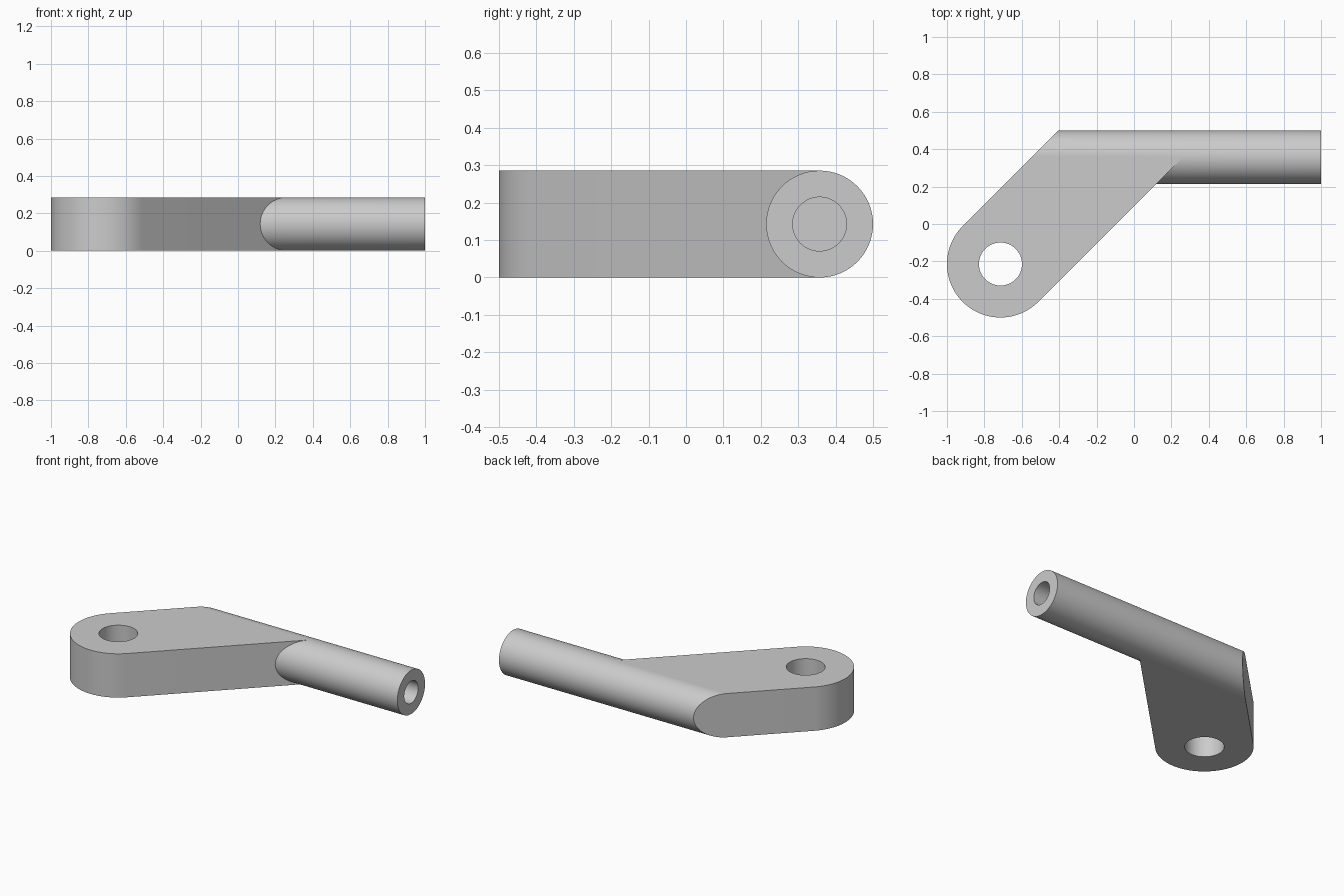
import bpy
import bmesh
from math import cos, sin, pi, radians
from mathutils import Matrix, Vector

if "Cube" in bpy.data.objects:
    bpy.data.objects.remove(bpy.data.objects["Cube"], do_unlink=True)

ROD_R = 1 / 7            # rod radius, half the plate thickness
THICK = 2 * ROD_R
ROD_Y = 0.5 - ROD_R      # rod axis
EYE = Vector((-0.714, -0.214, 0))
EYE_R = 0.286
EYE_HOLE_R = 0.115
BORE_R, BORE_DEPTH = 0.072, 0.5

steel = bpy.data.materials.new("plain grey")
steel.use_nodes = True
grey = (0.6, 0.6, 0.6, 1)
steel.diffuse_color = grey
steel.node_tree.nodes["Principled BSDF"].inputs["Base Color"].default_value = grey


def add_object(name, bm):
    bmesh.ops.recalc_face_normals(bm, faces=bm.faces)
    mesh = bpy.data.meshes.new(name)
    bm.to_mesh(mesh)
    bm.free()
    mesh.materials.append(steel)
    obj = bpy.data.objects.new(name, mesh)
    bpy.context.collection.objects.link(obj)
    return obj


def smooth(obj):
    bpy.ops.object.select_all(action='DESELECT')
    obj.select_set(True)
    bpy.context.view_layer.objects.active = obj
    bpy.ops.object.shade_smooth_by_angle(angle=radians(30))


# Slanted plate: rounded eye, straight sides running at 45 degrees to the rod axis
bm = bmesh.new()
steps = 40
outline = []
for i in range(steps + 1):
    a = 0.75 * pi + pi * i / steps
    outline.append(EYE + EYE_R * Vector((cos(a), sin(a), 0)))
for corner in (outline[-1], outline[0]):
    run = ROD_Y - corner.y
    outline.append(corner + Vector((run, run, 0)))
face = bm.faces.new([bm.verts.new(p) for p in outline])
top = bmesh.ops.extrude_face_region(bm, geom=[face])
bmesh.ops.translate(bm, vec=(0, 0, THICK),
                    verts=[v for v in top["geom"] if isinstance(v, bmesh.types.BMVert)])
plate = add_object("eye_plate", bm)

# Through hole in the eye
bm = bmesh.new()
bmesh.ops.create_cone(bm, cap_ends=True, segments=64, radius1=EYE_HOLE_R,
                      radius2=EYE_HOLE_R, depth=1,
                      matrix=Matrix.Translation(EYE))
cutter = add_object("eye_hole_cutter", bm)
cutter.hide_render = True
cut = plate.modifiers.new("eye_hole", 'BOOLEAN')
cut.operation = 'DIFFERENCE'
cut.solver = 'EXACT'
cut.object = cutter
bpy.ops.object.select_all(action='DESELECT')
plate.select_set(True)
bpy.context.view_layer.objects.active = plate
bpy.ops.object.modifier_apply(modifier=cut.name)
bpy.data.objects.remove(cutter, do_unlink=True)
smooth(plate)

# Rod with a blind bore, turned around its axis
bm = bmesh.new()
profile = [(1 - BORE_DEPTH, 0), (1 - BORE_DEPTH, BORE_R), (1, BORE_R),
           (1, ROD_R), (-0.9, ROD_R)]
verts = [bm.verts.new((x, ROD_Y, ROD_R + r)) for x, r in profile]
edges = [bm.edges.new(pair) for pair in zip(verts, verts[1:])]
bmesh.ops.spin(bm, geom=verts + edges, cent=(0, ROD_Y, ROD_R), axis=(1, 0, 0),
               angle=2 * pi, steps=64)
bmesh.ops.remove_doubles(bm, verts=bm.verts, dist=0.0001)

# Mitre the rod flush with the plate's outer side
side = outline[0]
sliced = bmesh.ops.bisect_plane(bm, geom=bm.verts[:] + bm.edges[:] + bm.faces[:],
                                plane_co=side, plane_no=(-1, 1, 0), clear_outer=True)
rim = [e for e in sliced["geom_cut"] if isinstance(e, bmesh.types.BMEdge)]
bmesh.ops.holes_fill(bm, edges=rim, sides=0)
smooth(add_object("bored_rod", bm))
